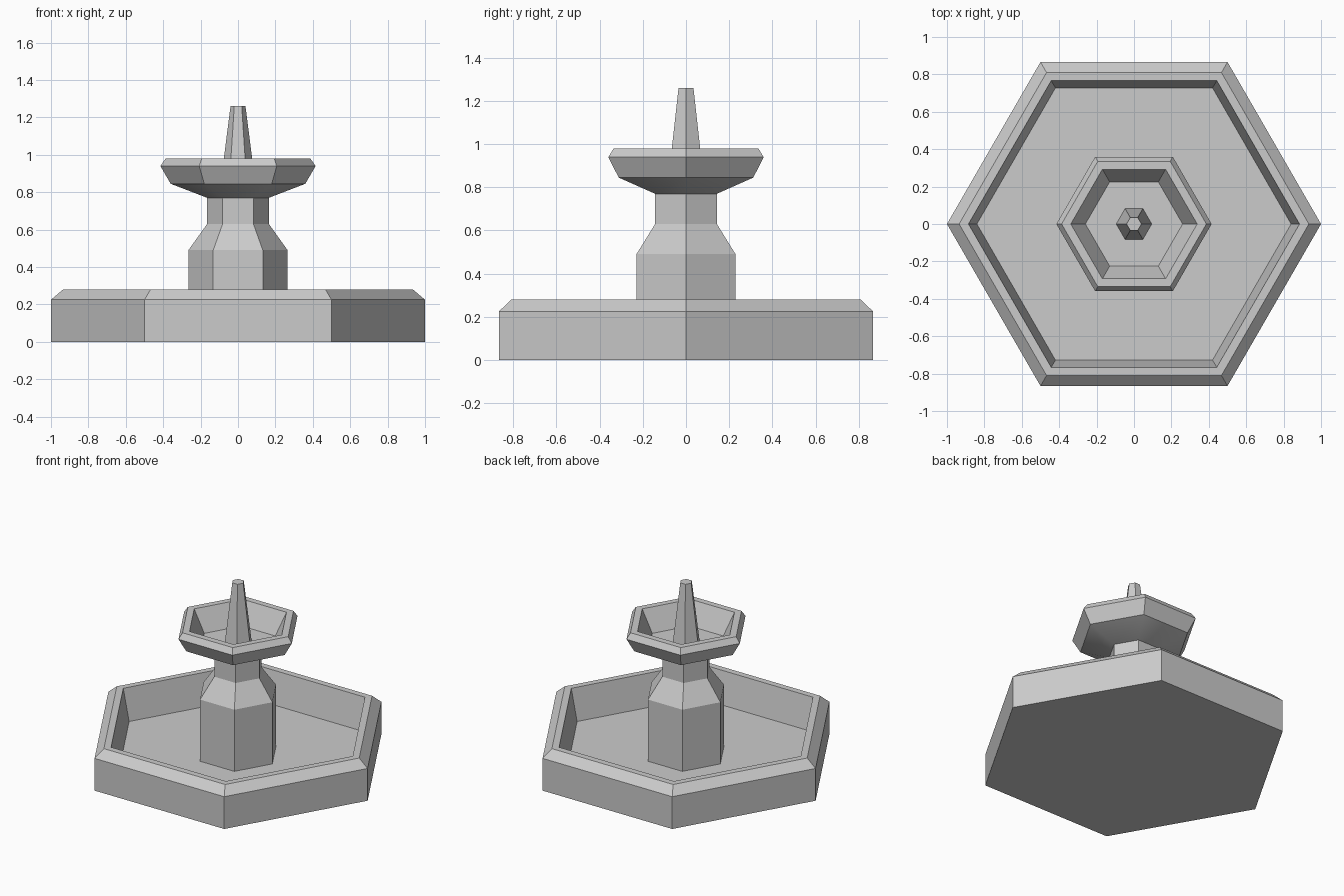
import bpy, bmesh
from math import sin, cos, pi, radians

if "Cube" in bpy.data.objects:
    bpy.data.objects.remove(bpy.data.objects["Cube"])

SIDES = 6


def turned(name, profile):
    """Closed six-sided solid from (radius, z) points, listed bottom-outside to top-inside."""
    bm = bmesh.new()
    rings = [[bm.verts.new((r * cos(2 * pi * i / SIDES), r * sin(2 * pi * i / SIDES), z))
              for i in range(SIDES)] for r, z in profile]
    for a, b in zip(rings, rings[1:]):
        for i in range(SIDES):
            j = (i + 1) % SIDES
            bm.faces.new((a[i], a[j], b[j], b[i]))
    bm.faces.new(rings[0][::-1])
    bm.faces.new(rings[-1])
    mesh = bpy.data.meshes.new(name)
    bm.to_mesh(mesh)
    bm.free()
    obj = bpy.data.objects.new(name, mesh)
    bpy.context.collection.objects.link(obj)
    bpy.ops.object.select_all(action='DESELECT')
    obj.select_set(True)
    bpy.context.view_layer.objects.active = obj
    bpy.ops.object.shade_smooth_by_angle(angle=radians(30))
    return obj


# Large ground basin with bevelled rim and sunken floor
turned("lower_basin", [(1.0, 0), (1.0, 0.225), (0.935, 0.28), (0.885, 0.28), (0.84, 0.06)])

# Stepped pedestal standing on the basin floor
turned("pedestal", [(0.265, 0.06), (0.265, 0.49), (0.165, 0.63), (0.165, 0.77)])

# Upper bowl with shallow flared underside
turned("upper_bowl", [(0.165, 0.77), (0.36, 0.845), (0.415, 0.94),
                      (0.387, 0.98), (0.338, 0.98), (0.26, 0.83)])

# Tapered water spout
turned("spout", [(0.095, 0.83), (0.04, 1.26)])
